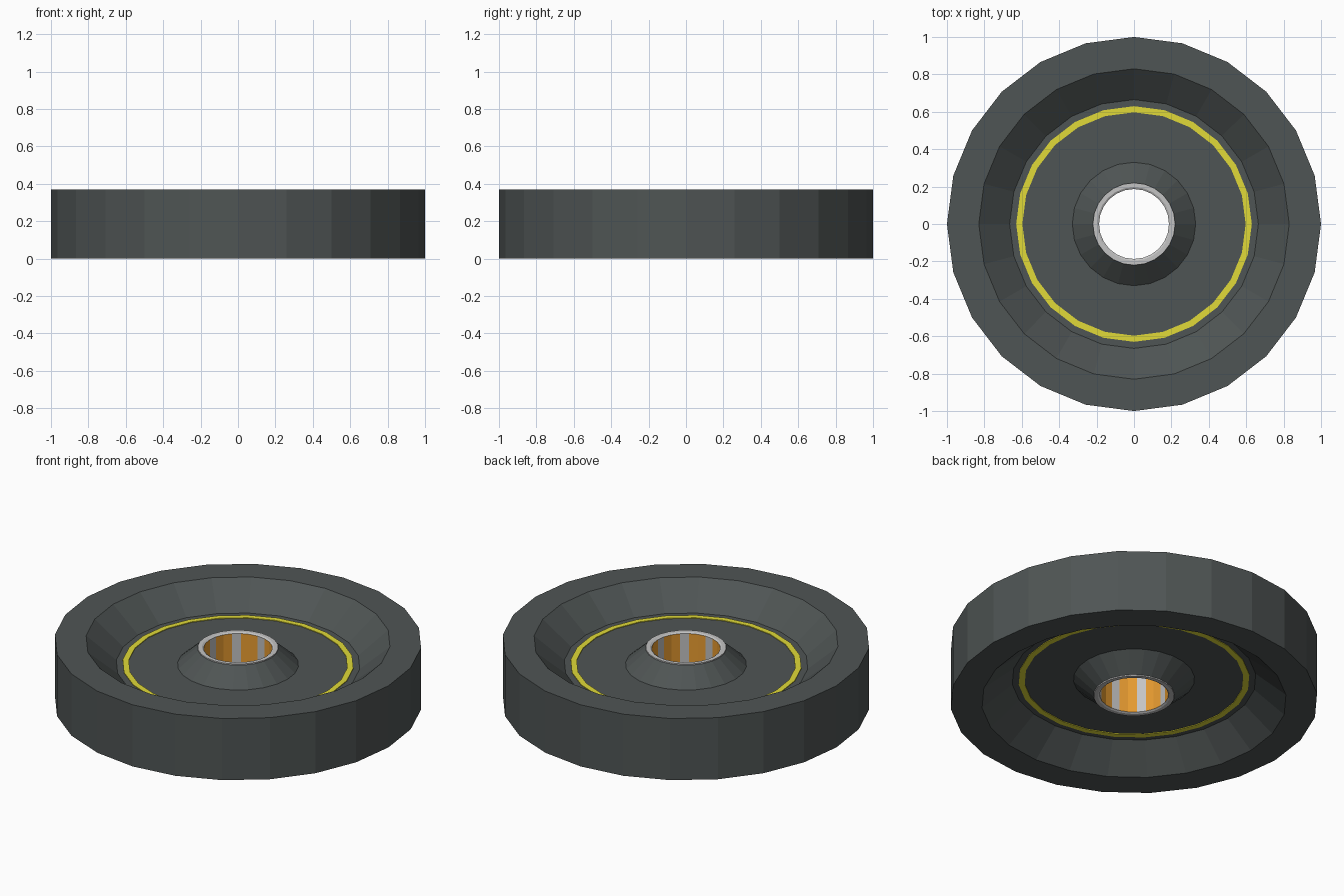
import bpy, bmesh, math

if "Cube" in bpy.data.objects:
    bpy.data.objects.remove(bpy.data.objects["Cube"])

SIDES = 24
MID = 0.185  # mid-height of the plate


def material(name, rgb):
    m = bpy.data.materials.new(name)
    m.diffuse_color = (*rgb, 1.0)
    m.use_nodes = True
    m.node_tree.nodes["Principled BSDF"].inputs["Base Color"].default_value = m.diffuse_color
    return m


rubber = material("dark_rubber", (0.078, 0.090, 0.089))
yellow = material("yellow_paint", (0.75, 0.70, 0.04))
steel = material("light_steel", (0.55, 0.55, 0.55))
brass = material("orange_brass", (0.80, 0.33, 0.03))


def lathe(name, profile, mats, rule=None):
    """Spin a closed (radius, z) profile around z; rule picks a material per face."""
    bm = bmesh.new()
    rings = []
    for i in range(SIDES):
        a = 2 * math.pi * i / SIDES
        rings.append([bm.verts.new((r * math.cos(a), r * math.sin(a), z)) for r, z in profile])
    n = len(profile)
    for i in range(SIDES):
        a, b = rings[i], rings[(i + 1) % SIDES]
        for j in range(n):
            k = (j + 1) % n
            f = bm.faces.new((a[j], b[j], b[k], a[k]))
            if rule:
                f.material_index = rule(i, j)
    bmesh.ops.recalc_face_normals(bm, faces=bm.faces)
    mesh = bpy.data.meshes.new(name)
    bm.to_mesh(mesh)
    bm.free()
    for m in mats:
        mesh.materials.append(m)
    ob = bpy.data.objects.new(name, mesh)
    bpy.context.collection.objects.link(ob)
    return ob


def mirrored(half):
    """Close an upper half profile (radius, height above middle) with its mirror below."""
    return [(r, MID + h) for r, h in half] + [(r, MID - h) for r, h in reversed(half)]


# Plate body: rim, sloped recess, flat web and raised hub, same on both faces
lathe("plate_body", mirrored([(0.205, 0.143), (0.22, 0.143), (0.33, 0.045),
                              (0.665, 0.045), (0.83, 0.185), (1.0, 0.185)]), [rubber])

# Painted yellow rings on both faces
for label, z in (("top", MID + 0.045), ("bottom", MID - 0.045)):
    lathe("yellow_ring_" + label, [(0.597, z - 0.004), (0.63, z - 0.004),
                                   (0.63, z + 0.004), (0.597, z + 0.004)], [yellow])

# Steel sleeve in the hub; bore wall alternates brass and steel strips
lathe("hub_sleeve", mirrored([(0.187, 0.144), (0.197, 0.15), (0.22, 0.15)]), [steel, brass],
      lambda i, j: 1 if j == 5 and i % 3 != 2 else 0)
